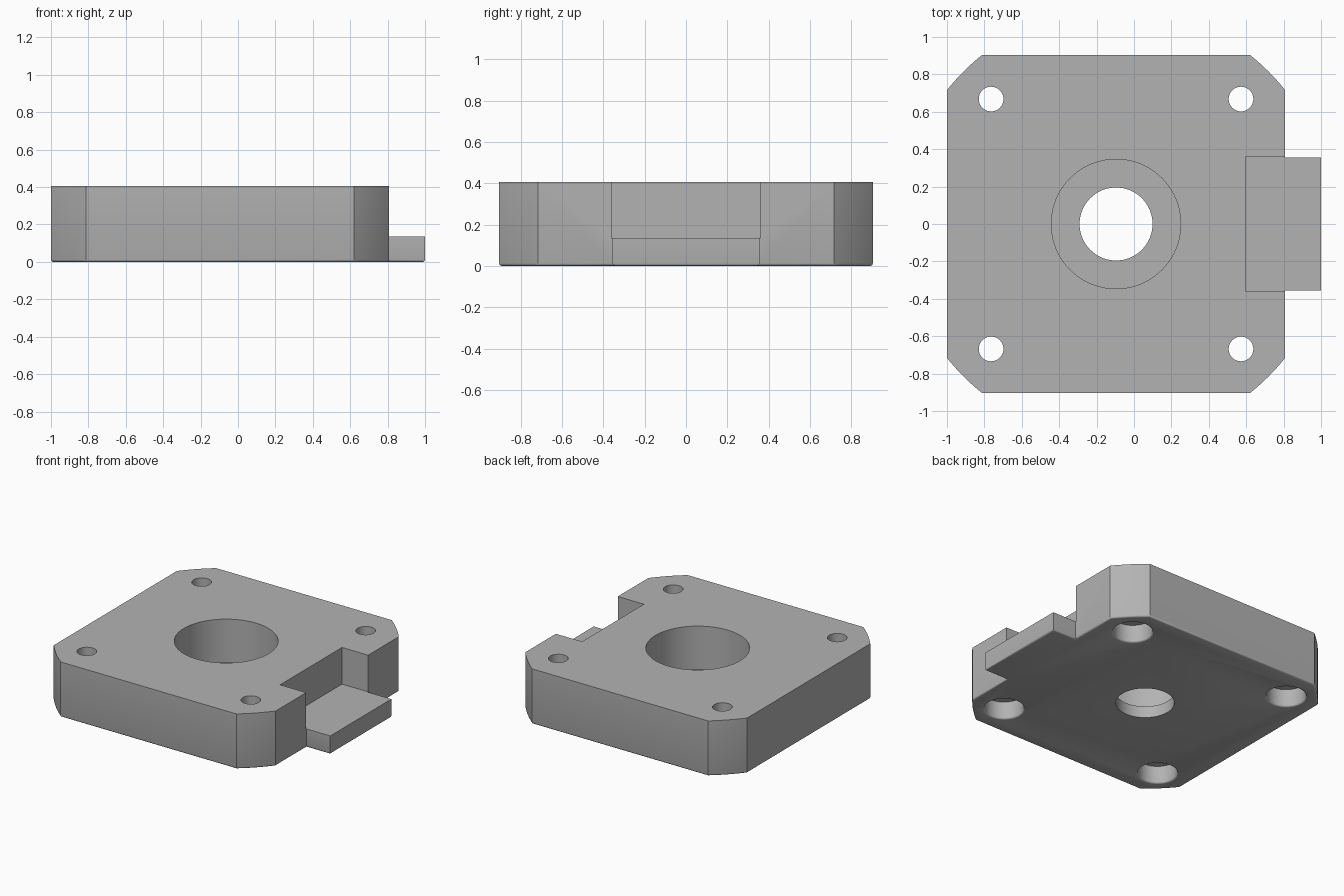
import bpy, bmesh, math
from mathutils import Vector

cube = bpy.data.objects.get("Cube")
if cube:
    bpy.data.objects.remove(cube, do_unlink=True)

HEIGHT, HALF, CX = 0.405, 0.904, -0.096
CORNER_R = 1.153          # corners are arcs about the bore axis
TAB_HALF, TAB_TOP = 0.355, 0.135
HOLE = 0.668              # mounting hole offset from the bore axis

grey = bpy.data.materials.new("light grey")
grey.use_nodes = True
colour = (0.45, 0.45, 0.45, 1)
grey.diffuse_color = colour
grey.node_tree.nodes["Principled BSDF"].inputs["Base Color"].default_value = colour


def make_object(name, bm):
    bmesh.ops.recalc_face_normals(bm, faces=bm.faces[:])
    mesh = bpy.data.meshes.new(name)
    bm.to_mesh(mesh)
    bm.free()
    mesh.materials.append(grey)
    obj = bpy.data.objects.new(name, mesh)
    bpy.context.collection.objects.link(obj)
    return obj


def lathe(name, profile, x, y, steps=64):
    """Closed solid turned from (radius, z) points."""
    bm = bmesh.new()
    rings = []
    for r, z in profile:
        rings.append([bm.verts.new((x + r * math.cos(a), y + r * math.sin(a), z))
                      for a in (math.tau * i / steps for i in range(steps))])
    for low, high in zip(rings, rings[1:]):
        for i in range(steps):
            j = (i + 1) % steps
            bm.faces.new((low[i], low[j], high[j], high[i]))
    bm.faces.new(rings[0])
    bm.faces.new(rings[-1])
    return make_object(name, bm)


def box(name, low, high):
    bm = bmesh.new()
    bmesh.ops.create_cube(bm, size=1)
    low, high = Vector(low), Vector(high)
    for v in bm.verts:
        v.co = (low + high) / 2 + v.co * (high - low)
    return make_object(name, bm)


def cut(target, cutter):
    mod = target.modifiers.new("cut", "BOOLEAN")
    mod.operation = "DIFFERENCE"
    mod.solver = "EXACT"
    mod.object = cutter
    bpy.context.view_layer.objects.active = target
    bpy.ops.object.modifier_apply(modifier=mod.name)
    bpy.data.objects.remove(cutter, do_unlink=True)


# Outline: square with arc corners and a connector tab on the +x side
start = math.acos(HALF / CORNER_R)
sweep = math.pi / 2 - 2 * start
outline = [(1, -TAB_HALF), (1, TAB_HALF),
           (CX + HALF, TAB_HALF)]
for quarter in range(4):
    for i in range(9):
        a = quarter * math.pi / 2 + start + sweep * i / 8
        outline.append((CX + CORNER_R * math.cos(a), CORNER_R * math.sin(a)))
outline.append((CX + HALF, -TAB_HALF))

# Body with a softened bottom edge
bm = bmesh.new()
base = bm.faces.new([bm.verts.new((x, y, 0)) for x, y in outline])
top = bmesh.ops.extrude_face_region(bm, geom=[base], use_keep_orig=True)
for v in top["geom"]:
    if isinstance(v, bmesh.types.BMVert):
        v.co.z = HEIGHT
bmesh.ops.recalc_face_normals(bm, faces=bm.faces[:])
rim = [e for e in bm.edges if all(v.co.z < 0.001 for v in e.verts)]
bmesh.ops.bevel(bm, geom=rim, offset=0.012, segments=3, profile=0.5,
                affect="EDGES", clamp_overlap=True)
body = make_object("motor_housing", bm)

# Connector recess above the tab
cut(body, box("recess_cutter", (0.595, -0.36, TAB_TOP), (1.2, 0.36, 0.6)))

# Stepped central bore
cut(body, lathe("bore_cutter", [(0.195, -0.1), (0.195, 0.085),
                                (0.346, 0.085), (0.346, 0.6)], CX, 0, 96))

# Mounting holes with softened counterbores underneath
hole = [(0.144, -0.1), (0.144, 0), (0.138, 0.002), (0.134, 0.006),
        (0.132, 0.012), (0.132, 0.13), (0.066, 0.13), (0.066, 0.6)]
for sx in (-1, 1):
    for sy in (-1, 1):
        cut(body, lathe("hole_cutter", hole, CX + sx * HOLE, sy * HOLE, 48))

# One material slot, smooth round walls, crisp edges
body.data.materials.clear()
body.data.materials.append(grey)
bpy.ops.object.select_all(action="DESELECT")
body.select_set(True)
bpy.context.view_layer.objects.active = body
bpy.ops.object.shade_smooth_by_angle(angle=math.radians(32))
